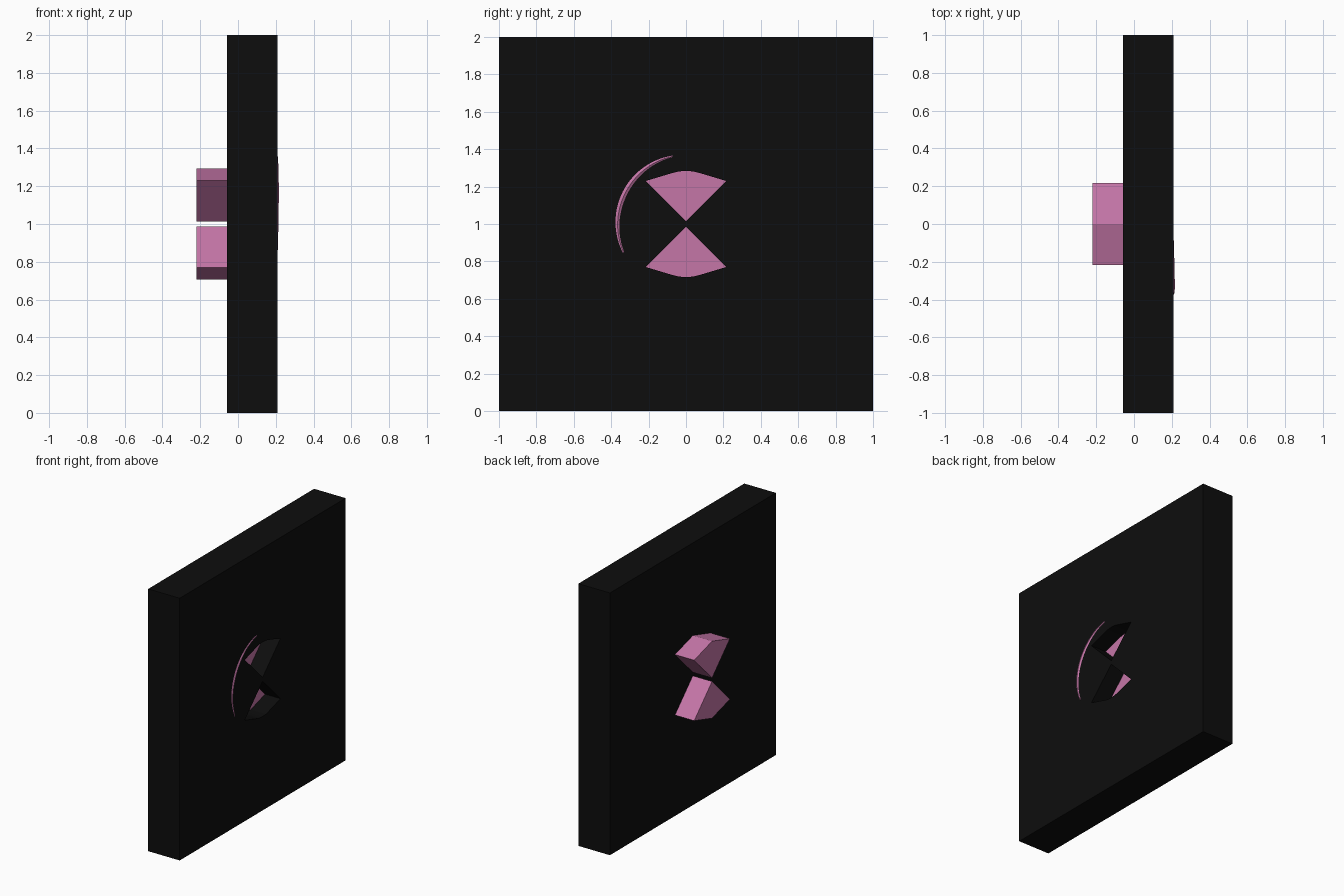
import bpy, bmesh, math

if "Cube" in bpy.data.objects:
    bpy.data.objects.remove(bpy.data.objects["Cube"], do_unlink=True)

FACE, BACK, MID = 0.208, -0.058, 0.078


def material(name, rgb):
    m = bpy.data.materials.new(name)
    m.use_nodes = True
    m.diffuse_color = (*rgb, 1)
    m.node_tree.nodes["Principled BSDF"].inputs["Base Color"].default_value = (*rgb, 1)
    return m


black = material("matte black", (0.004, 0.004, 0.004))
pink = material("dusty pink", (0.56, 0.18, 0.39))


def finish(name, bm, mat):
    bmesh.ops.recalc_face_normals(bm, faces=bm.faces)
    mesh = bpy.data.meshes.new(name)
    bm.to_mesh(mesh)
    bm.free()
    mesh.materials.append(mat)
    obj = bpy.data.objects.new(name, mesh)
    bpy.context.collection.objects.link(obj)
    return obj


def prism(name, outline, x0, x1, mat):
    """Extrude a (y, z) outline along x."""
    bm = bmesh.new()
    base = bm.faces.new([bm.verts.new((x0, y, z)) for y, z in outline])
    new = bmesh.ops.extrude_face_region(bm, geom=[base])["geom"]
    moved = [v for v in new if isinstance(v, bmesh.types.BMVert)]
    bmesh.ops.translate(bm, verts=moved, vec=(x1 - x0, 0, 0))
    return finish(name, bm, mat)


def both_sides(half, sign):
    """Mirror a half outline in y, then place it above or below the centre."""
    full = half + [(-y, z) for y, z in reversed(half) if y > 0]
    return [(y, 1 + sign * z) for y, z in full]


# Square slab
panel = prism("panel", [(-1, 0), (1, 0), (1, 2), (-1, 2)], BACK, FACE, black)

# Recesses in one face, with the wedges filling their floors and passing out the back
hole = [(0, 0.015), (0.215, 0.23), (0.075, 0.272), (0.04, 0.281), (0, 0.284)]
kite = [(0, 0.013), (0.216, 0.231), (0, 0.294)]
for label, sign in (("upper", 1), ("lower", -1)):
    cutter = prism("cutter", both_sides(hole, sign), MID - 0.01, FACE + 0.1, black)
    cutter.hide_render = True
    cut = panel.modifiers.new("recess", "BOOLEAN")
    cut.object, cut.operation, cut.solver = cutter, "DIFFERENCE", "EXACT"
    bpy.context.view_layer.objects.active = panel
    bpy.ops.object.modifier_apply(modifier=cut.name)
    bpy.data.objects.remove(cutter, do_unlink=True)
    prism(label + "_wedge", both_sides(kite, sign), -0.22, MID, pink)

# Thin curved ridge, tapering towards its ends
bm = bmesh.new()
rows, steps = [], 40
for i in range(steps + 1):
    t = i / steps
    a = math.radians(99 + 108 * t)
    swell = math.sin(math.pi * t)
    width = 0.008 + 0.019 * swell
    section = [(0.36, FACE - 0.01), (0.36, FACE + 0.001),
               (0.36 - width * 0.55, FACE + 0.002 + 0.006 * swell),
               (0.36 - width, FACE), (0.36 - width, FACE - 0.01)]
    rows.append([bm.verts.new((x, -0.017 + r * math.cos(a), 1.01 + r * math.sin(a)))
                 for r, x in section])
for p, q in zip(rows, rows[1:]):
    for k in range(len(p)):
        n = (k + 1) % len(p)
        bm.faces.new((p[k], p[n], q[n], q[k]))
bm.faces.new(rows[0])
bm.faces.new(rows[-1])
finish("curved_ridge", bm, pink)
